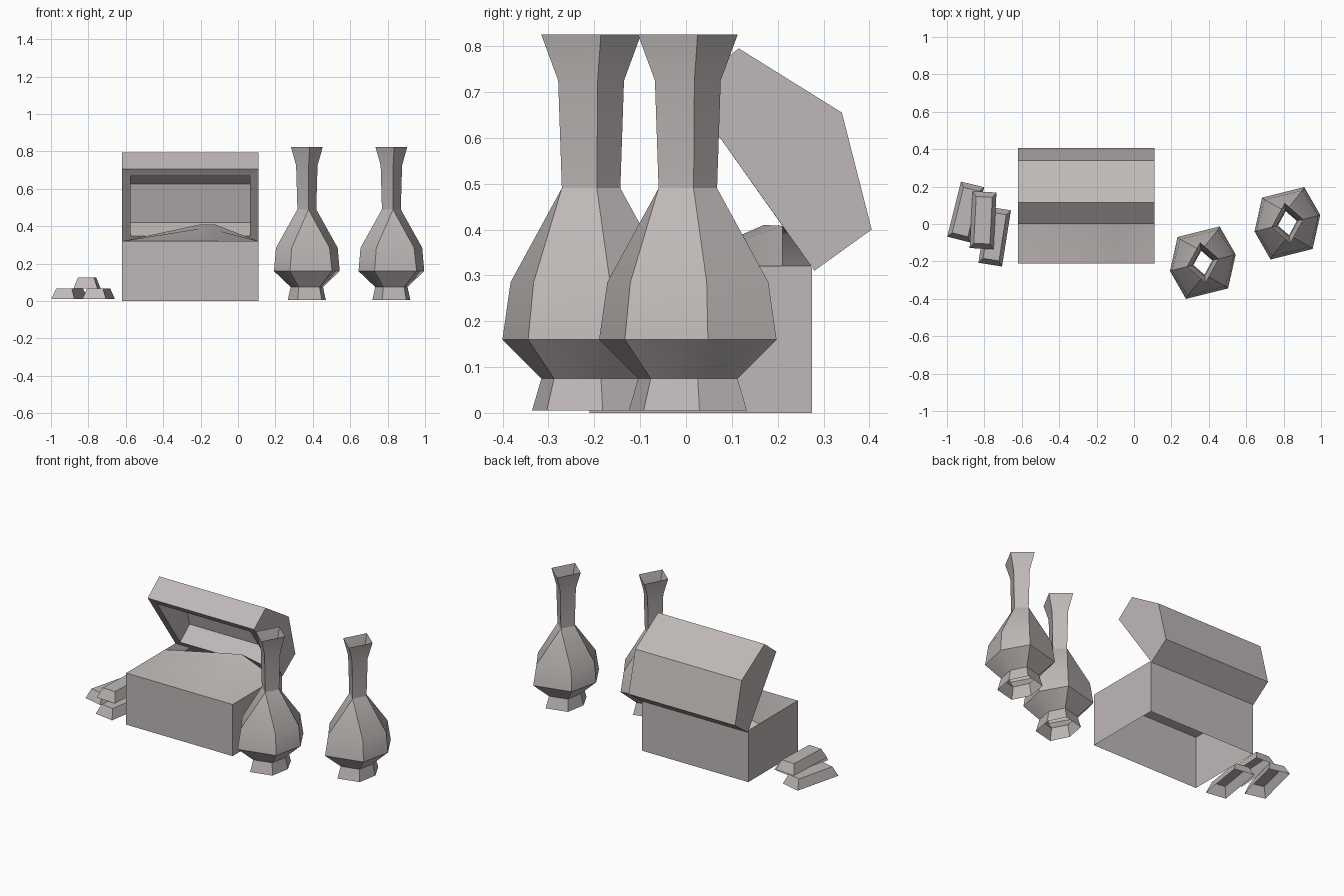
import bpy
import bmesh
from math import radians
from mathutils import Matrix, Vector

cube = bpy.data.objects.get("Cube")
if cube:
    bpy.data.objects.remove(cube, do_unlink=True)

# Single warm grey stone colour
COLOUR = (0.52, 0.485, 0.475, 1)
stone = bpy.data.materials.new("warm_grey")
stone.use_nodes = True
stone.diffuse_color = COLOUR
shader = next(n for n in stone.node_tree.nodes if n.type == 'BSDF_PRINCIPLED')
shader.inputs["Base Color"].default_value = COLOUR


def loft(name, rings, closed=True, caps=(), smooth=False, matrix=Matrix()):
    """Skin a list of point rings; caps lists the ring indices to fill."""
    bm = bmesh.new()
    rows = [[bm.verts.new(matrix @ Vector(p)) for p in ring] for ring in rings]
    n = len(rows[0])
    for a, b in zip(rows, rows[1:]):
        for i in range(n if closed else n - 1):
            j = (i + 1) % n
            bm.faces.new((a[i], a[j], b[j], b[i]))
    for c in caps:
        bm.faces.new(rows[c])
    bmesh.ops.remove_doubles(bm, verts=bm.verts, dist=0.0005)
    bmesh.ops.recalc_face_normals(bm, faces=bm.faces)
    mesh = bpy.data.meshes.new(name)
    bm.to_mesh(mesh)
    bm.free()
    mesh.materials.append(stone)
    obj = bpy.data.objects.new(name, mesh)
    bpy.context.collection.objects.link(obj)
    if smooth:
        bpy.ops.object.select_all(action='DESELECT')
        obj.select_set(True)
        bpy.context.view_layer.objects.active = obj
        bpy.ops.object.shade_smooth_by_angle(angle=radians(30))
    return obj


def rectangle(half_x, half_y, z):
    return [(-half_x, -half_y, z), (half_x, -half_y, z),
            (half_x, half_y, z), (-half_x, half_y, z)]


def place(x, y, z, turn):
    return Matrix.Translation((x, y, z)) @ Matrix.Rotation(radians(turn), 4, 'Z')


# Chest body: four walls
LEFT, RIGHT, FRONT, BACK, RIM = -0.62, 0.11, -0.21, 0.275, 0.32
loft("chest_body",
     [rectangle((RIGHT - LEFT) / 2, (BACK - FRONT) / 2, z) for z in (0, RIM)],
     matrix=place((LEFT + RIGHT) / 2, (FRONT + BACK) / 2, 0, 0))

# Heap filling the chest, with its peak near the back
heap_rows = [  # y and height at the two inner columns
    ((FRONT, 0), (FRONT, 0)),
    ((0.12, 0.068), (0.13, 0.06)),
    ((0.17, 0.09), (0.21, 0.088)),
    ((BACK, 0), (BACK, 0)),
]
loft("treasure_heap",
     [[(LEFT, p[0], RIM), (-0.2, p[0], RIM + p[1]),
       (-0.12, q[0], RIM + q[1]), (RIGHT, q[0], RIM)] for p, q in heap_rows],
     closed=False, smooth=True)

# Open lid: faceted shell given an inward wall thickness
lid_profile = [(0, 0.705), (0.115, 0.795), (0.34, 0.655), (0.405, 0.40), (0.28, 0.31)]
lid = loft("chest_lid", [[(x, y, z) for y, z in lid_profile] for x in (LEFT, RIGHT)],
           closed=False, caps=(0, 1))
wall = lid.modifiers.new("wall", 'SOLIDIFY')
wall.thickness = 0.045
wall.offset = -1
wall.use_even_offset = True
wall.use_quality_normals = True

# Vases: six-sided foot and belly merging into a four-sided neck
vase_profile = [  # height, half length, half pair spacing, half depth
    (0.005, 0.105, 0.067, 0.113),
    (0.075, 0.089, 0.057, 0.095),
    (0.16, 0.181, 0.116, 0.166),
    (0.285, 0.17, 0.104, 0.151),
    (0.49, 0.052, 0, 0.064),
    (0.725, 0.059, 0, 0.072),
    (0.825, 0.088, 0, 0.109),
]


def vase_ring(z, a, w, h):
    s = 0.11 * h
    half = [(a, 0), (s + w, h), (s - w, h)]
    return [(x, y, z) for x, y in half] + [(-x, -y, z) for x, y in half]


for name, x, y in (("front_vase", 0.368, -0.207), ("back_vase", 0.82, 0.004)):
    loft(name, [vase_ring(*r) for r in vase_profile], smooth=True,
         matrix=place(x, y, 0, 14))

# Stacked ingots: tapered blocks with hollow undersides
for name, x, y, z, turn in (("outer_ingot", -0.9, 0.064, 0.01, -14),
                            ("inner_ingot", -0.745, -0.067, 0.01, -9),
                            ("top_ingot", -0.807, 0.02, 0.068, -3)):
    loft(name, [rectangle(0.064, 0.152, 0), rectangle(0.043, 0.125, 0.057)],
         caps=(1,), matrix=place(x, y, z, turn))
